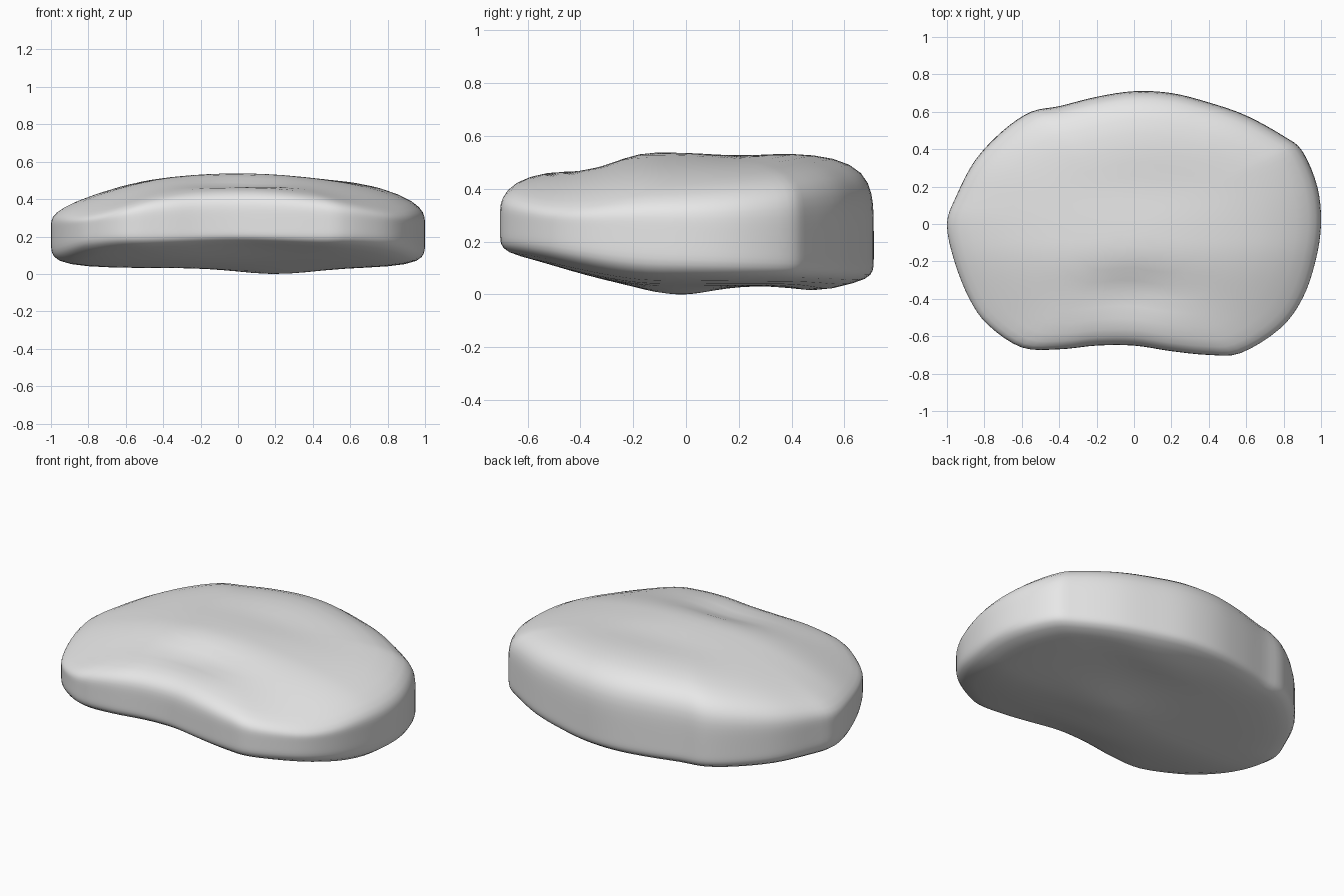
import bpy
import bmesh
import math
from mathutils import Vector

cube = bpy.data.objects.get("Cube")
if cube:
    bpy.data.objects.remove(cube, do_unlink=True)

# Plan outline, counterclockwise from the left side
OUTLINE = [(1, 0), (.98, .2), (.9, .39), (.8, .47), (.6, .58), (.4, .65), (.2, .70),
           (0, .71), (-.2, .68), (-.4, .63), (-.55, .6), (-.7, .5), (-.85, .34),
           (-.95, .15), (-1, 0), (-.96, -.2), (-.88, -.4), (-.78, -.54), (-.6, -.66),
           (-.4, -.67), (-.2, -.65), (0, -.65), (.2, -.68), (.4, -.7), (.57, -.69),
           (.78, -.56), (.9, -.4), (.97, -.2)]
STEPS = 4
RINGS = 18


def smooth_outline():
    """Closed Catmull-Rom curve through the outline."""
    pts = [Vector(p) for p in OUTLINE]
    n = len(pts)
    curve = []
    for i in range(n):
        a, b, c, d = (pts[(i + k) % n] for k in (-1, 0, 1, 2))
        for s in range(STEPS):
            t = s / STEPS
            curve.append(b + (c - a) * t / 2 + (2 * a - 5 * b + 4 * c - d) * t * t / 2
                         + (3 * b - a - 3 * c + d) * t ** 3 / 2)
    return curve


def bump(x, y, cx, cy, sx, sy):
    return math.exp(-((x - cx) / sx) ** 2 - ((y - cy) / sy) ** 2)


def ramp(v, start, end):
    t = min(max((v - start) / (end - start), 0), 1)
    return t * t * (3 - 2 * t)


def middle(y):
    return .22 - .07 * y


def top(x, y):
    # Crowned surface, lower to the front and dented in the middle of the front
    z = .538 - .15 * x * x + .02 * x * ramp(abs(x), .3, .8) + .1 * x * x * y
    z -= .06 * ramp(-y, .1, .6)
    z -= .035 * bump(x, y, 0, -.36, .3, .12)
    z -= .012 * bump(x, y, .1, .2, .4, .15)
    return z


def bottom(x, y):
    # Flat base curling up at the front, with two low swellings
    z = .032 + .1 * ramp(-y, .1, .75)
    z += .03 * bump(x, y, 0, -.6, .4, .15)
    z -= .032 * bump(x, y, .2, -.02, .28, .16)
    z -= .02 * bump(x, y, .2, .5, .3, .12)
    return z


def point(edge, angle, surface, power):
    """Point on a rounded-edge section running from the centre to the rim."""
    s, c = math.sin(angle), math.cos(angle)
    norm = (s ** power + c ** power) ** (1 / power)
    x, y = edge * (s / norm)
    m = middle(y)
    return x, y, m + (surface(x, y) - m) * c / norm


# Cushion body: rings from the top centre, round the rim, to the bottom centre
bm = bmesh.new()
outline = smooth_outline()
angles = [math.pi / 2 * i / RINGS for i in range(1, RINGS + 1)]
sections = [(a, top, 5) for a in angles] + [(a, bottom, 6) for a in reversed(angles[:-1])]
rings = [[bm.verts.new(point(e, *s)) for e in outline] for s in sections]
count = len(outline)
for upper, lower in zip(rings, rings[1:]):
    for i in range(count):
        j = (i + 1) % count
        bm.faces.new((upper[i], lower[i], lower[j], upper[j]))
for ring, surface in ((rings[0], top), (rings[-1], bottom)):
    centre = bm.verts.new((0, 0, surface(0, 0)))
    for i in range(count):
        bm.faces.new((centre, ring[i], ring[(i + 1) % count]))
bmesh.ops.recalc_face_normals(bm, faces=bm.faces)
for face in bm.faces:
    face.smooth = True

mesh = bpy.data.meshes.new("cushion_body")
bm.to_mesh(mesh)
bm.free()
body = bpy.data.objects.new("cushion_body", mesh)
bpy.context.collection.objects.link(body)

# Plain grey
grey = bpy.data.materials.new("light_grey")
grey.use_nodes = True
grey.diffuse_color = (.8, .8, .8, 1)
grey.node_tree.nodes["Principled BSDF"].inputs["Base Color"].default_value = (.8, .8, .8, 1)
mesh.materials.append(grey)
